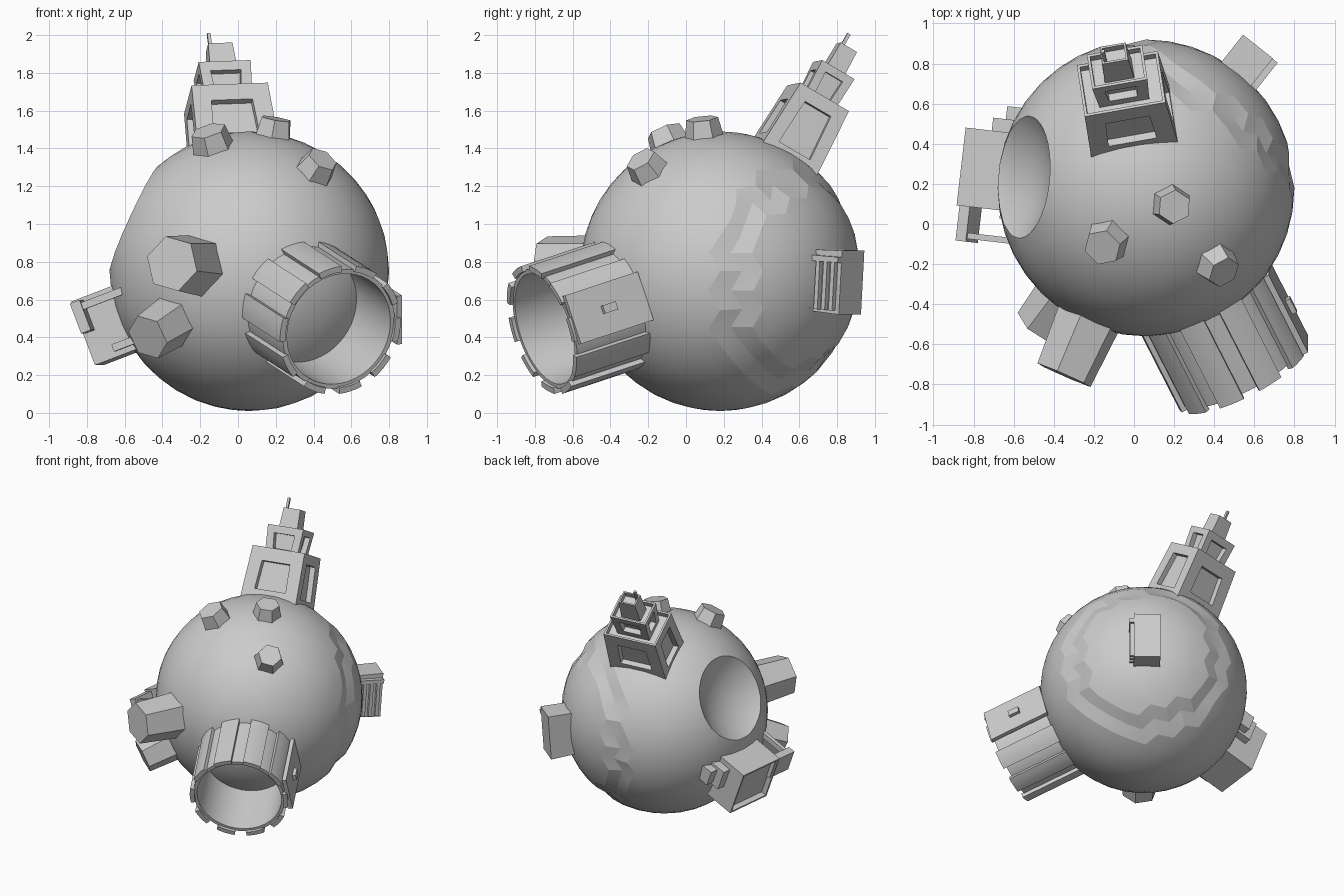
import bpy, bmesh, math
from mathutils import Vector, Matrix

if "Cube" in bpy.data.objects:
    bpy.data.objects.remove(bpy.data.objects["Cube"])

C = Vector((0.06, 0.18, 0.75))   # centre of the round body
R = 0.74


def frame(direction, roll=0):
    """Local Z points outward from the body along direction."""
    q = Vector(direction).to_track_quat('Z', 'Y').to_matrix().to_4x4()
    return Matrix.Translation(C) @ q @ Matrix.Rotation(math.radians(roll), 4, 'Z')


def finish(name, bm, mat, smooth=None):
    bmesh.ops.recalc_face_normals(bm, faces=bm.faces)
    me = bpy.data.meshes.new(name)
    bm.to_mesh(me)
    bm.free()
    ob = bpy.data.objects.new(name, me)
    bpy.context.collection.objects.link(ob)
    ob.matrix_world = mat
    if smooth:
        smooth_by_angle(ob, smooth)
    return ob


def smooth_by_angle(ob, angle):
    bpy.ops.object.select_all(action='DESELECT')
    ob.select_set(True)
    bpy.context.view_layer.objects.active = ob
    bpy.ops.object.shade_smooth_by_angle(angle=math.radians(angle))


def block(name, mat, size, d0, d1, at=(0, 0), top=None, rim=0, windows=0):
    """Box from distance d0 to d1, optional taper, sunken top and windows."""
    top = top or size
    bm = bmesh.new()
    bmesh.ops.create_cube(bm, size=1)
    for v in bm.verts:
        s, d = (top, d1) if v.co.z > 0 else (size, d0)
        v.co = (at[0] + v.co.x * s[0], at[1] + v.co.y * s[1], d)
    bm.normal_update()
    sides = [f for f in bm.faces if abs(f.normal.z) < 0.5]
    lid = max(bm.faces, key=lambda f: f.normal.z)
    if rim:
        bmesh.ops.inset_region(bm, faces=[lid], thickness=rim)
        bmesh.ops.inset_region(bm, faces=[lid], thickness=0.001, depth=-0.04)
    if windows:
        for f in sides:
            narrow = min(e.calc_length() for e in f.edges)
            bmesh.ops.inset_region(bm, faces=[f], thickness=narrow * windows)
            bmesh.ops.inset_region(bm, faces=[f], thickness=0.001, depth=-0.04)
    return finish(name, bm, mat)


def hex_stub(name, direction, r0, r1, d0, d1, roll=0):
    bm = bmesh.new()
    bmesh.ops.create_cone(bm, cap_ends=True, segments=6, radius1=r0, radius2=r1, depth=d1 - d0,
                          matrix=Matrix.Translation((0, 0, (d0 + d1) / 2)))
    return finish(name, bm, frame(direction, roll))


def arc_shell(bm, r_in, r_out, d0, d1, a0, a1, steps):
    """Curved slab (or complete tube) around the local Z axis."""
    full = a1 - a0 > 6.28
    rings = []
    for i in range(steps if full else steps + 1):
        a = a0 + (a1 - a0) * i / steps
        rings.append([bm.verts.new((r * math.cos(a), r * math.sin(a), d))
                      for r, d in ((r_in, d0), (r_out, d0), (r_out, d1), (r_in, d1))])
    for i in range(steps):
        p, q = rings[i], rings[(i + 1) % len(rings)]
        for k in range(4):
            bm.faces.new((p[k], p[(k + 1) % 4], q[(k + 1) % 4], q[k]))
    if not full:
        bm.faces.new(rings[0])
        bm.faces.new(rings[-1])


# Round body with a shallow trench ring around the rear box
REAR = Vector((0.55, 0.695, -0.06)).normalized()
bm = bmesh.new()
bmesh.ops.create_icosphere(bm, subdivisions=4, radius=R)
for v in bm.verts:
    if 42 < math.degrees(v.co.angle(REAR)) < 50:
        v.co *= 0.975
body = finish('round_body', bm, Matrix.Translation(C))

# Dish hollow cut into the left side
bm = bmesh.new()
bmesh.ops.create_uvsphere(bm, u_segments=40, v_segments=32, radius=0.53,
                          matrix=Matrix.Translation((0, 0, 1.105)))
cutter = finish('dish_cutter', bm, frame((-0.91, 0.08, 0.42)))
cutter.hide_render = True
mod = body.modifiers.new('dish', 'BOOLEAN')
mod.object = cutter
mod.operation = 'DIFFERENCE'
mod.solver = 'EXACT'
bpy.context.view_layer.objects.active = body
bpy.ops.object.modifier_apply(modifier='dish')
bpy.data.objects.remove(cutter)
smooth_by_angle(body, 12)

# Stepped tower with parapets and an aerial
tower = frame((-0.117, 0.49, 0.864), -4)
block('tower_base', tower, (0.44, 0.34), 0.66, 1.06, top=(0.41, 0.30), rim=0.02, windows=0.34)
block('tower_middle', tower, (0.25, 0.18), 1.01, 1.23, top=(0.28, 0.20), rim=0.02, windows=0.36)
block('tower_top', tower, (0.15, 0.11), 1.18, 1.37, top=(0.13, 0.10), rim=0.015)
block('aerial', tower, (0.018, 0.018), 1.3, 1.445, at=(0.05, 0.02))

# Big open barrel: thin tube wrapped in raised staves
barrel = frame((0.48, -0.94, -0.31))
bm = bmesh.new()
arc_shell(bm, 0.305, 0.33, 0.6, 1.085, 0, math.tau, 40)
finish('barrel_tube', bm, barrel, 30)
bm = bmesh.new()
N = 10
for i in range(N):
    a = math.tau * i / N
    arc_shell(bm, 0.322, 0.355, 0.6, 1.105, a - 0.19, a + 0.19, 4)
finish('barrel_staves', bm, barrel, 30)

# Flat hatch plate on the barrel's right side
side = barrel.to_3x3().inverted() @ Vector((1, 0, 0))
hatch = barrel @ Matrix.Rotation(math.atan2(side.y, side.x), 4, 'Z')
block('hatch_plate', hatch, (0.03, 0.27), 0.64, 1.09, at=(0.355, 0))
block('hatch_handle', hatch, (0.03, 0.045), 0.83, 0.91, at=(0.38, 0))

# Six-sided stubs: two long at the front, three short on top
for name, direction, r0, r1, d0, d1, roll in (
        ('front_stub_upper', (-0.41, -0.935, 0.04), 0.175, 0.15, 0.6, 1.02, 15),
        ('front_stub_lower', (-0.54, -0.69, -0.35), 0.15, 0.125, 0.6, 0.94, 15),
        ('top_stub_left', (-0.205, -0.28, 0.70), 0.125, 0.095, 0.66, 0.83, 20),
        ('top_stub_middle', (0.135, -0.09, 0.77), 0.115, 0.085, 0.66, 0.825, 0),
        ('top_stub_right', (0.36, -0.39, 0.55), 0.125, 0.085, 0.66, 0.825, 10)):
    hex_stub(name, direction, r0, r1, d0, d1, roll)

# Rear box with a comb of fins
rear = frame(REAR)
block('rear_box', rear, (0.19, 0.32), 0.62, 0.89, top=(0.19, 0.34))
for i in range(4):
    block('rear_fin', rear, (0.035, 0.26), 0.69 + i * 0.05, 0.715 + i * 0.05, at=(-0.105, -0.02))
block('rear_fin_bar', rear, (0.045, 0.03), 0.68, 0.89, at=(-0.105, 0.12))

# Left box with overhanging strips and stepped bracket
left = frame((-0.86, 0.10, -0.33))
block('left_box', left, (0.39, 0.36), 0.58, 0.925, rim=0.02)
block('left_outer_strip', left, (0.20, 0.17), 0.86, 0.915, at=(0.27, 0.08))
block('left_bar', left, (0.03, 0.04), 0.62, 0.89, at=(0.34, 0.13))
block('left_low_bar', left, (0.05, 0.04), 0.66, 0.80, at=(0.21, -0.13))
block('left_bracket_wide', left, (0.08, 0.16), 0.6, 0.80, at=(-0.22, 0.06))
block('left_bracket_narrow', left, (0.09, 0.12), 0.6, 0.74, at=(-0.28, 0.06))
